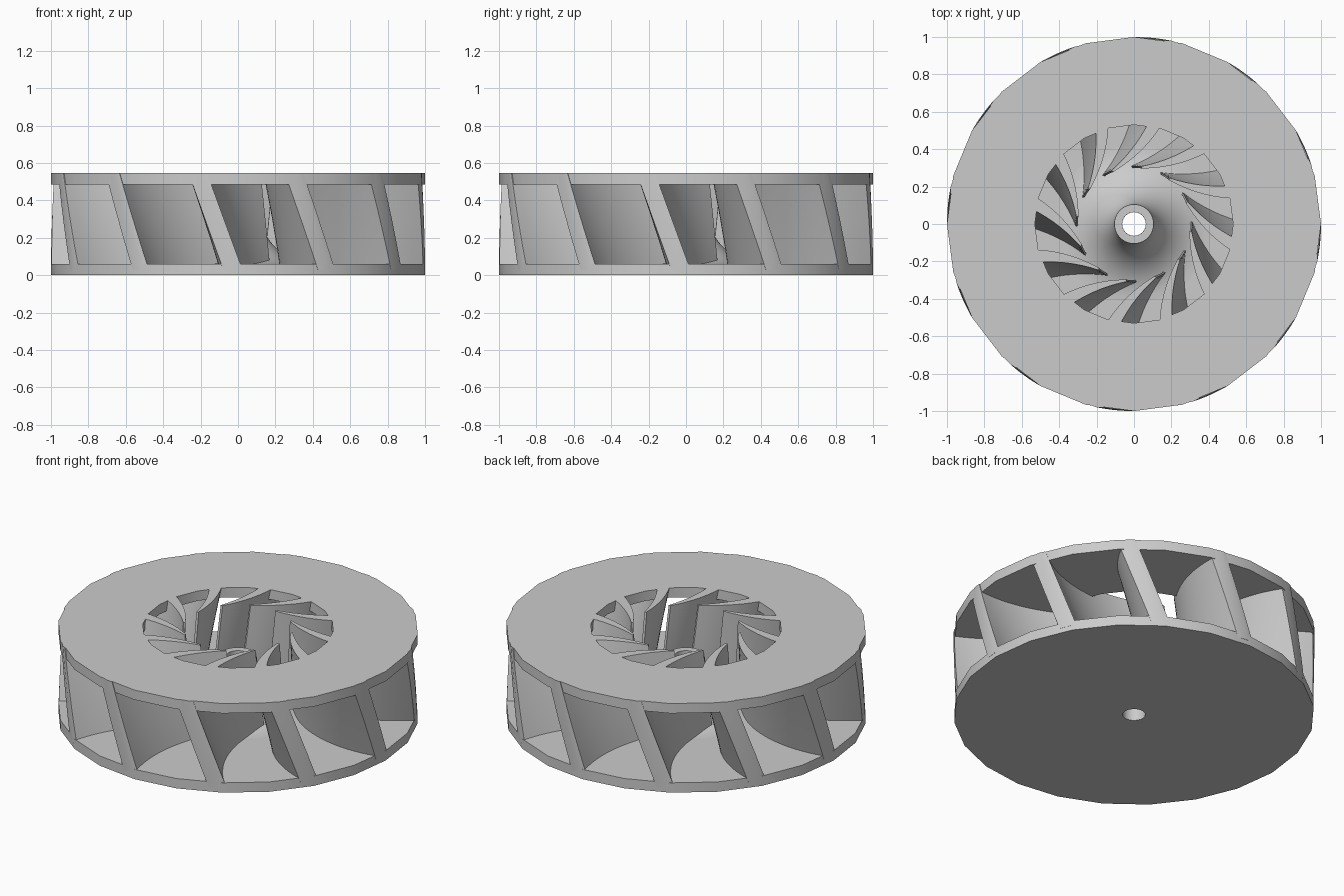
import bpy
import bmesh
import math
from mathutils import Vector

cube = bpy.data.objects.get("Cube")
if cube:
    bpy.data.objects.remove(cube, do_unlink=True)

SIDES = 24          # facets of the discs
BLADES = 12
HEIGHT = 0.545
PLATE = 0.06
EYE = 0.53          # radius of the inlet
BORE = 0.063
TWIST = math.radians(-11.5)

metal = bpy.data.materials.new("plain_grey")
metal.use_nodes = True
grey = (0.6, 0.6, 0.6, 1)
metal.diffuse_color = grey
metal.node_tree.nodes["Principled BSDF"].inputs["Base Color"].default_value = grey


def finish(bm, name):
    bmesh.ops.recalc_face_normals(bm, faces=bm.faces)
    mesh = bpy.data.meshes.new(name)
    bm.to_mesh(mesh)
    bm.free()
    mesh.materials.append(metal)
    obj = bpy.data.objects.new(name, mesh)
    bpy.context.collection.objects.link(obj)
    bpy.ops.object.select_all(action="DESELECT")
    obj.select_set(True)
    bpy.context.view_layer.objects.active = obj
    bpy.ops.object.shade_smooth_by_angle(angle=math.radians(30))
    return obj


def bridge(bm, rings, closed):
    """Join equal rings of vertices with quads."""
    pairs = list(zip(rings, rings[1:]))
    if closed:
        pairs.append((rings[-1], rings[0]))
    for a, b in pairs:
        for i in range(len(a)):
            j = (i + 1) % len(a)
            bm.faces.new((a[i], a[j], b[j], b[i]))


def lathe(name, profile, sides):
    """Revolve a closed (radius, z) profile about the axis."""
    bm = bmesh.new()
    rings = []
    for r, z in profile:
        angles = [math.tau * i / sides for i in range(sides)]
        rings.append([bm.verts.new((r * math.cos(a), r * math.sin(a), z)) for a in angles])
    bridge(bm, rings, True)
    return finish(bm, name)


def polar(r, degrees):
    a = math.radians(degrees)
    return Vector((r * math.cos(a), r * math.sin(a)))


def arc(a, b, c, steps):
    """Points on the circle running from a through b to c."""
    d = 2 * (a.x * (b.y - c.y) + b.x * (c.y - a.y) + c.x * (a.y - b.y))
    aa, bb, cc = a.dot(a), b.dot(b), c.dot(c)
    centre = Vector(((aa * (b.y - c.y) + bb * (c.y - a.y) + cc * (a.y - b.y)) / d,
                     (aa * (c.x - b.x) + bb * (a.x - c.x) + cc * (b.x - a.x)) / d))
    radius = (a - centre).length
    start = math.atan2(a.y - centre.y, a.x - centre.x)
    end = math.atan2(c.y - centre.y, c.x - centre.x)
    sweep = (end - start + math.pi) % math.tau - math.pi
    points = []
    for i in range(steps + 1):
        t = start + sweep * i / steps
        points.append(centre + radius * Vector((math.cos(t), math.sin(t))))
    return points


def rim(degrees):
    """Point on the faceted outer edge."""
    half = 180 / SIDES
    local = degrees % (2 * half) - half
    r = math.cos(math.radians(half)) / math.cos(math.radians(local))
    return polar(r, degrees)


# Closed back disc and open front ring
lathe("bottom_disc", [(BORE, 0), (1, 0), (1, PLATE), (BORE, PLATE)], SIDES)
lathe("top_ring", [(EYE, HEIGHT - PLATE), (1, HEIGHT - PLATE), (1, HEIGHT), (EYE, HEIGHT)], SIDES)

# Flared hub with a concave quarter-round side
hub_top, hub_radius = 0.375, 0.105
flare = hub_top - PLATE
hub = [(BORE, PLATE / 2), (hub_radius + flare, PLATE / 2)]
for i in range(17):
    t = math.pi / 2 * i / 16
    hub.append((hub_radius + flare * (1 - math.sin(t)), hub_top - flare * math.cos(t)))
hub.append((BORE, hub_top))
lathe("hub", hub, 48)

# Curved blade section, tapering to the inner tip, twisted as it rises
section = arc(rim(2), polar(EYE, 4), polar(0.31, 34.5), 16)
section += arc(rim(-3.9), polar(EYE, -3.5), polar(0.3, 33), 16)[::-1]
section.append(polar(1, 0))
bm = bmesh.new()
layers = []
for k in range(11):
    z = PLATE / 2 + (HEIGHT - PLATE / 2) * k / 10
    a = TWIST * z / HEIGHT
    ca, sa = math.cos(a), math.sin(a)
    layers.append([bm.verts.new((p.x * ca - p.y * sa, p.x * sa + p.y * ca, z)) for p in section])
bridge(bm, layers, False)
bm.faces.new(layers[0])
bm.faces.new(layers[-1])
blade = finish(bm, "blade_1")

for k in range(1, BLADES):
    copy = bpy.data.objects.new(f"blade_{k + 1}", blade.data)
    copy.rotation_euler.z = math.tau * k / BLADES
    bpy.context.collection.objects.link(copy)
